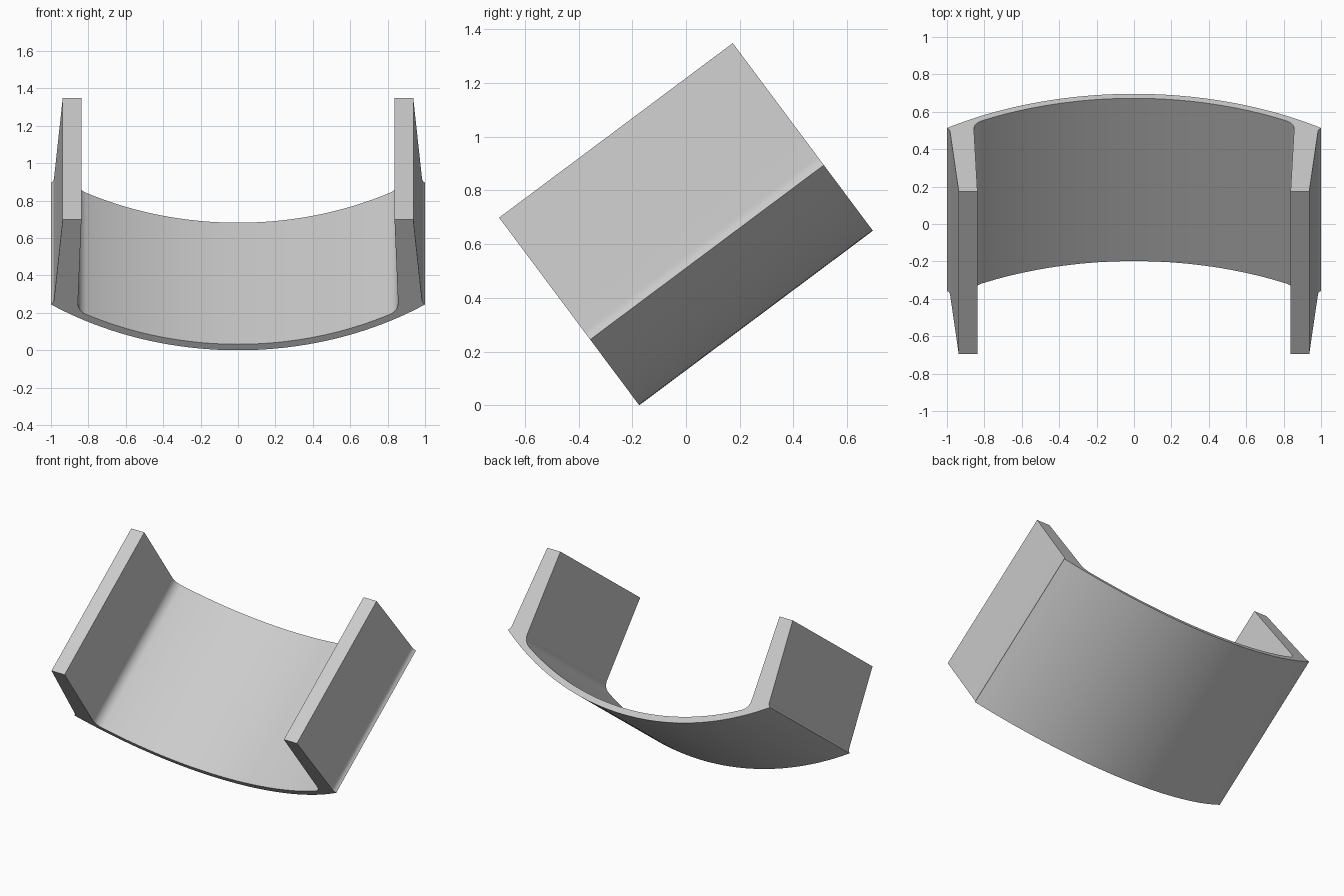
import bpy, bmesh
from math import sin, cos, radians, atan2, hypot
from mathutils import Matrix

if "Cube" in bpy.data.objects:
    bpy.data.objects.remove(bpy.data.objects["Cube"])

DEPTH, TILT = 1.086, radians(36.75)
CENTRE_V = 1.79          # height of the shared centre of both floor arcs
R_OUT, R_IN, FILLET = 1.79, 1.75, 0.08


def arc(cx, cy, r, a0, a1, n):
    return [(cx + r * cos(a0 + (a1 - a0) * i / n),
             cy + r * sin(a0 + (a1 - a0) * i / n)) for i in range(n + 1)]


# Half profile: outer floor arc, then lip and wall, then inner fillet and floor
down = radians(-90)
lip_angle = atan2(0.305 - CENTRE_V, 1.0)
outer = arc(0, CENTRE_V, R_OUT, down, lip_angle, 20)
wall = [(0.99, 0.317), (0.985, 0.329), (0.983, 0.345),
        (0.937, 0.872), (0.837, 0.872)]
fx = 0.856 - FILLET
fv = CENTRE_V - ((R_IN - FILLET) ** 2 - fx ** 2) ** 0.5
fillet_end = atan2(fv - CENTRE_V, fx)
fillet = arc(fx, fv, FILLET, radians(2), fillet_end, 10)
inner = arc(0, CENTRE_V, R_IN, fillet_end, down, 20)[1:]
half = outer + wall + fillet + inner

# Mirror the half profile across x = 0
profile = half + [(-x, v) for x, v in reversed(half[1:-1])]

# Extrude along the depth and tilt the whole channel
bm = bmesh.new()
face = bm.faces.new([bm.verts.new((x, 0, v)) for x, v in profile])
ext = bmesh.ops.extrude_face_region(bm, geom=[face])
moved = [g for g in ext["geom"] if isinstance(g, bmesh.types.BMVert)]
bmesh.ops.translate(bm, verts=moved, vec=(0, DEPTH, 0))
bmesh.ops.recalc_face_normals(bm, faces=bm.faces)
bm.transform(Matrix.Rotation(TILT, 4, 'X'))
ys = [v.co.y for v in bm.verts]
zs = [v.co.z for v in bm.verts]
bm.transform(Matrix.Translation((0, -(min(ys) + max(ys)) / 2, -min(zs))))

mesh = bpy.data.meshes.new("curved_channel")
bm.to_mesh(mesh)
bm.free()
obj = bpy.data.objects.new("curved_channel", mesh)
bpy.context.collection.objects.link(obj)
bpy.context.view_layer.objects.active = obj
obj.select_set(True)
bpy.ops.object.shade_smooth_by_angle(angle=radians(30))
